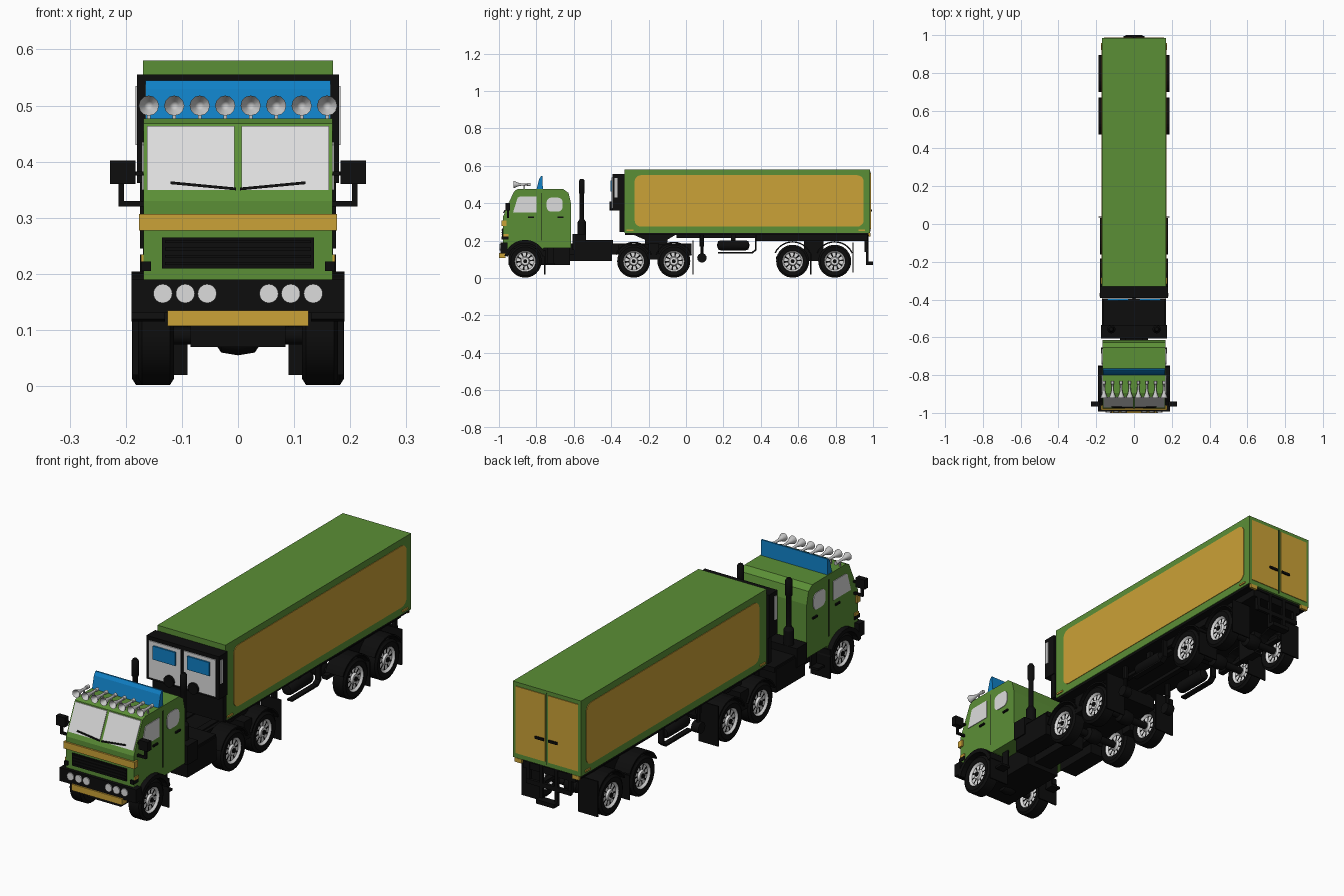
import bpy, bmesh, math

def material(name, r, g, b):
    m = bpy.data.materials.new(name)
    m.diffuse_color = (r, g, b, 1)
    return m

GREEN = material("green_paint", 0.105, 0.275, 0.037)
YELLOW = material("amber_yellow", 0.60, 0.36, 0.038)
BLACK = material("black", 0.004, 0.004, 0.004)
BLUE = material("blue", 0.005, 0.215, 0.56)
WHITE = material("pale_glass", 0.72, 0.72, 0.72)
GREY = material("light_grey_metal", 0.58, 0.58, 0.58)
SIDES = ((1, "right"), (-1, "left"))
round_parts = []

def finish(name, bm, mats):
    bmesh.ops.remove_doubles(bm, verts=bm.verts, dist=1e-5)
    bmesh.ops.recalc_face_normals(bm, faces=bm.faces)
    me = bpy.data.meshes.new(name)
    bm.to_mesh(me)
    bm.free()
    for m in mats:
        me.materials.append(m)
    ob = bpy.data.objects.new(name, me)
    bpy.context.collection.objects.link(ob)
    return ob

def prism(name, pts, x0, x1, mat):
    """Extrude a (y, z) outline along x."""
    bm = bmesh.new()
    a = [bm.verts.new((x0, y, z)) for y, z in pts]
    b = [bm.verts.new((x1, y, z)) for y, z in pts]
    bm.faces.new(a)
    bm.faces.new(b)
    for i in range(len(pts)):
        j = (i + 1) % len(pts)
        bm.faces.new((a[i], a[j], b[j], b[i]))
    return finish(name, bm, [mat])

def box(name, x0, x1, y0, y1, z0, z1, mat):
    return prism(name, [(y0, z0), (y1, z0), (y1, z1), (y0, z1)], x0, x1, mat)

def prism_pair(name, pts, x0, x1, mat):
    for s, side in SIDES:
        prism(f"{name}_{side}", pts, s * x0, s * x1, mat)

def box_pair(name, x0, x1, y0, y1, z0, z1, mat):
    prism_pair(name, [(y0, z0), (y1, z0), (y1, z1), (y0, z1)], x0, x1, mat)

def lathe(name, prof, loc, axis, mats, seg=16, rule=None):
    """Spin (radius, distance) points round an axis."""
    bm = bmesh.new()
    rings = []
    for r, a in prof:
        ring = []
        for k in range(seg):
            t = 2 * math.pi * k / seg
            c, s = r * math.cos(t), r * math.sin(t)
            p = {'x': (a, c, s), 'y': (c, a, s), 'z': (c, s, a)}[axis]
            ring.append(bm.verts.new([p[i] + loc[i] for i in range(3)]))
        rings.append(ring)
    for i in range(len(rings) - 1):
        for k in range(seg):
            n = (k + 1) % seg
            f = bm.faces.new((rings[i][k], rings[i][n], rings[i + 1][n], rings[i + 1][k]))
            if rule:
                f.material_index = rule(i, k)
    ob = finish(name, bm, mats)
    round_parts.append(ob)
    return ob

def cylinder(name, r, a0, a1, loc, axis, mat, seg=16):
    return lathe(name, [(0, a0), (r, a0), (r, a1), (0, a1)], loc, axis, [mat], seg)

def arc(cy, cz, r, d0, d1, n=12):
    return [(cy + r * math.cos(math.radians(d0 + (d1 - d0) * i / n)),
             cz + r * math.sin(math.radians(d0 + (d1 - d0) * i / n))) for i in range(n + 1)]

def rounded(y0, y1, z0, z1, r):
    return (arc(y1 - r, z1 - r, r, 0, 90, 5) + arc(y0 + r, z1 - r, r, 90, 180, 5)
            + arc(y0 + r, z0 + r, r, 180, 270, 5) + arc(y1 - r, z0 + r, r, 270, 360, 5))

def fender(name, cy, r0, r1, d0, d1, x0, x1):
    prism_pair(name, arc(cy, 0.09, r1, d0, d1) + arc(cy, 0.09, r0, d1, d0), x0, x1, BLACK)

# Cab body with wheel arch
prism("cab_body", [(-0.978, 0.135), (-0.957, 0.135)] + arc(-0.86, 0.09, 0.105, 155, 25)
      + [(-0.763, 0.16), (-0.615, 0.16), (-0.615, 0.40), (-0.628, 0.455), (-0.655, 0.475),
         (-0.895, 0.477), (-0.915, 0.468), (-0.978, 0.33)], -0.168, 0.168, GREEN)

# Windscreen halves and wipers lie on the sloped front
def slope(z):
    return -0.978 + (z - 0.33) * 0.457

def on_slope(z0, z1, t):
    return [(slope(z0), z0), (slope(z0) - t, z0), (slope(z1) - t, z1), (slope(z1), z1)]

prism_pair("windscreen", on_slope(0.35, 0.464, 0.003), 0.006, 0.162, WHITE)
for s, side in SIDES:
    bm = bmesh.new()
    for t in (0.003, 0.008):
        for x, z in ((0.004, 0.351), (0.12, 0.362)):
            for dz in (-0.002, 0.003):
                bm.verts.new((s * x, slope(z + dz) - t, z + dz))
    bmesh.ops.convex_hull(bm, input=bm.verts)
    finish(f"wiper_{side}", bm, [BLACK])

# Cab side windows, handles, seams, markers
prism_pair("door_window", [(-0.925, 0.35), (-0.80, 0.35), (-0.80, 0.435), (-0.89, 0.435), (-0.90, 0.43)],
           0.167, 0.171, WHITE)
prism_pair("rear_cab_window", rounded(-0.745, -0.66, 0.355, 0.43, 0.025), 0.167, 0.171, WHITE)
box_pair("door_seam", 0.167, 0.1695, -0.773, -0.770, 0.20, 0.455, BLACK)
for y in (-0.83, -0.67):
    box_pair("door_handle", 0.167, 0.175, y - 0.016, y + 0.016, 0.321, 0.329, BLACK)
box_pair("side_marker", 0.165, 0.173, -0.978, -0.95, 0.222, 0.235, YELLOW)
box_pair("corner_lamp", 0.155, 0.172, -0.986, -0.95, 0.205, 0.222, BLACK)

# Front trim, bumper and lamps
box("front_stripe", -0.176, 0.176, -0.986, -0.96, 0.277, 0.307, YELLOW)
box("grille", -0.135, 0.135, -0.984, -0.97, 0.21, 0.265, BLACK)
for i in range(4):
    box("grille_bar", -0.13, 0.13, -0.987, -0.98, 0.216 + i * 0.013, 0.221 + i * 0.013, BLACK)
box("bumper", -0.19, 0.19, -0.993, -0.955, 0.13, 0.19, BLACK)
box("bumper_plate", -0.126, 0.126, -1.0, -0.965, 0.107, 0.135, YELLOW)
for x in (-0.134, -0.094, -0.055, 0.055, 0.094, 0.134):
    cylinder("headlight", 0.017, -0.998, -0.99, (x, 0, 0.165), 'y', WHITE)
fender("front_fender", -0.86, 0.096, 0.114, 15, 165, 0.13, 0.19)

# Mirrors
box_pair("mirror", 0.183, 0.228, -0.965, -0.94, 0.36, 0.402, BLACK)
box_pair("mirror_arm_post", 0.203, 0.213, -0.957, -0.947, 0.32, 0.365, BLACK)
box_pair("mirror_arm_low", 0.165, 0.213, -0.957, -0.947, 0.32, 0.33, BLACK)
box_pair("mirror_arm_high", 0.155, 0.19, -0.953, -0.943, 0.375, 0.383, BLACK)

# Roof sign and row of horns
prism("roof_sign", [(-0.80, 0.47), (-0.785, 0.53), (-0.775, 0.545), (-0.768, 0.545), (-0.765, 0.47)],
      -0.165, 0.165, BLUE)
for i in range(8):
    x = -0.159 + i * 0.0454
    lathe("horn", [(0, -0.895), (0.008, -0.905), (0.018, -0.921), (0.018, -0.917), (0.010, -0.898),
                   (0.006, -0.88), (0.005, -0.85), (0.008, -0.848), (0.008, -0.832), (0, -0.832)],
          (x, 0, 0.50), 'y', [GREY], 12)
    box("horn_stand", x - 0.003, x + 0.003, -0.868, -0.860, 0.47, 0.50, GREY)

# Exhaust stacks, silencer block and deck behind the cab
for s, side in SIDES:
    lathe(f"exhaust_stack_{side}", [(0, 0.2), (0.022, 0.2), (0.022, 0.30), (0.012, 0.315), (0.012, 0.45),
                                    (0.015, 0.455), (0.015, 0.52), (0.009, 0.53), (0, 0.53)],
          (s * 0.12, -0.557, 0), 'z', [BLACK])
box("silencer_block", -0.175, 0.175, -0.607, -0.535, 0.15, 0.235, BLACK)
box("tractor_deck", -0.165, 0.165, -0.60, -0.39, 0.18, 0.203, BLACK)
box_pair("fuel_tank", 0.085, 0.17, -0.60, -0.395, 0.09, 0.195, BLACK)

# Tractor chassis
box_pair("tractor_rail", 0.045, 0.075, -0.96, 0.03, 0.125, 0.185, BLACK)
box("engine_block", -0.085, 0.085, -0.95, -0.62, 0.07, 0.16, BLACK)
box("gearbox", -0.045, 0.045, -0.62, -0.40, 0.09, 0.17, BLACK)
box("rear_cross_member", -0.09, 0.09, -0.36, 0.03, 0.12, 0.18, BLACK)
prism("coupling_plate", [(-0.30, 0.24), (-0.22, 0.205), (-0.22, 0.18), (-0.10, 0.18), (-0.10, 0.205), (-0.04, 0.24)],
      -0.12, 0.12, BLACK)
for y in (-0.28, -0.065):
    fender("tractor_rear_fender", y, 0.097, 0.104, 20, 160, 0.10, 0.18)
box_pair("fender_bridge", 0.10, 0.17, -0.20, -0.145, 0.10, 0.185, BLACK)
box_pair("cab_step", 0.12, 0.165, -0.745, -0.70, 0.07, 0.08, BLACK)
box_pair("cab_step_hanger", 0.12, 0.128, -0.74, -0.705, 0.075, 0.17, BLACK)

# Mud flaps: position and height range
for y, z0, z1 in ((-0.755, 0.02, 0.15), (0.038, 0.02, 0.20), (0.667, 0.02, 0.13), (0.892, 0.03, 0.19)):
    box_pair("mud_flap", 0.09, 0.188, y - 0.003, y + 0.003, z0, z1, BLACK)

# Wheels and axles
TYRE = [(0.056, -0.029), (0.077, -0.032), (0.088, -0.025), (0.088, 0.025), (0.077, 0.032), (0.056, 0.029)]
HALF = [(0, 0.028), (0.020, 0.027), (0.025, 0.018), (0.047, 0.018), (0.057, 0.028)]
RIM = HALF + [(r, -a) for r, a in reversed(HALF)]
for y, x in ((-0.86, 0.146), (-0.28, 0.146), (-0.065, 0.146), (0.57, 0.157), (0.795, 0.157)):
    cylinder("axle", 0.016, -x, x, (0, y, 0.09), 'x', BLACK, 12)
    lathe("axle_housing", [(0, -0.05), (0.03, -0.03), (0.035, 0), (0.03, 0.03), (0, 0.05)],
          (0, y, 0.09), 'x', [BLACK], 12)
    for s, side in SIDES:
        c = (s * x, y, 0.09)
        lathe(f"tyre_{side}", TYRE + TYRE[:1], c, 'x', [BLACK], 30)
        # dark slots between the rim spokes
        lathe(f"rim_{side}", RIM, c, 'x', [WHITE, BLACK], 30,
              lambda i, k: 1 if i in (2, 6) and k % 3 == 0 else 0)
        cylinder(f"hub_{side}", 0.011, -0.031, 0.031, c, 'x', BLACK, 8)

# Trailer body, side panels, rear doors
box("trailer_body", -0.169, 0.169, -0.33, 0.985, 0.24, 0.58, GREEN)
box("trailer_floor", -0.165, 0.165, -0.325, 0.975, 0.23, 0.2405, BLACK)
prism_pair("trailer_side_panel", rounded(-0.275, 0.95, 0.275, 0.55, 0.035), 0.168, 0.1715, YELLOW)
for y in (-0.30, 0.94):
    box_pair("trailer_marker", 0.168, 0.174, y - 0.018, y + 0.018, 0.251, 0.259, YELLOW)
box_pair("rear_door", 0.008, 0.155, 0.98, 0.988, 0.262, 0.562, YELLOW)
box("rear_door_seam", -0.0015, 0.0015, 0.98, 0.9865, 0.25, 0.57, BLACK)
box_pair("rear_door_handle", 0.012, 0.055, 0.985, 0.994, 0.355, 0.366, BLACK)

# Cooling unit on the trailer front
box("cooling_unit", -0.18, 0.18, -0.392, -0.33, 0.362, 0.555, BLACK)
box("cooling_unit_base", -0.175, 0.175, -0.355, -0.33, 0.245, 0.362, BLACK)
box_pair("cooling_unit_door", 0.008, 0.166, -0.397, -0.39, 0.372, 0.538, WHITE)
box_pair("cooling_unit_window", 0.03, 0.14, -0.404, -0.396, 0.462, 0.522, BLUE)
box_pair("cooling_unit_vent", 0.179, 0.183, -0.383, -0.366, 0.43, 0.535, GREY)
for s, side in SIDES:
    cylinder(f"cooling_fan_{side}", 0.025, -0.408, -0.39, (s * 0.06, 0, 0.385), 'y', BLACK)

# Trailer running gear
box("trailer_subframe", -0.13, 0.13, 0.375, 0.97, 0.198, 0.235, BLACK)
box_pair("trailer_rail", 0.05, 0.075, -0.05, 0.40, 0.215, 0.235, BLACK)
box_pair("suspension", 0.07, 0.11, 0.63, 0.735, 0.09, 0.20, BLACK)
box_pair("leaf_spring", 0.08, 0.105, 0.48, 0.88, 0.098, 0.115, BLACK)
for y in (0.57, 0.795):
    fender("trailer_fender", y, 0.100, 0.107, 25, 155, 0.10, 0.188)
for s, side in SIDES:
    lathe(f"landing_leg_{side}", [(0, 0.10), (0.009, 0.10), (0.009, 0.17), (0.013, 0.17), (0.013, 0.235), (0, 0.235)],
          (s * 0.12, 0.085, 0), 'z', [BLACK], 10)
    cylinder(f"landing_foot_{side}", 0.025, -0.018, 0.018, (s * 0.12, 0.085, 0.108), 'x', BLACK)
    lathe(f"air_tank_{side}", [(0, 0.165), (0.022, 0.172), (0.027, 0.185), (0.027, 0.32), (0.022, 0.333), (0, 0.34)],
          (s * 0.12, 0, 0.175), 'y', [BLACK])
    box(f"tank_hanger_{side}", s * 0.11, s * 0.13, 0.24, 0.265, 0.18, 0.235, BLACK)
prism_pair("tank_guard", [(0.17, 0.13), (0.355, 0.13), (0.378, 0.15), (0.378, 0.23), (0.368, 0.23),
                          (0.368, 0.152), (0.35, 0.138), (0.17, 0.138)], 0.125, 0.15, BLACK)

# Rear step and underride guard
box_pair("rear_step_post", 0.03, 0.045, 0.962, 0.975, 0.07, 0.24, BLACK)
box("rear_step", -0.045, 0.045, 0.962, 1.0, 0.07, 0.088, BLACK)
box("underride_bar", -0.11, 0.11, 0.962, 0.975, 0.135, 0.155, BLACK)
box_pair("underride_post", 0.095, 0.11, 0.955, 0.972, 0.14, 0.24, BLACK)
box_pair("tail_lamp", 0.125, 0.16, 0.975, 0.987, 0.222, 0.24, YELLOW)

# Smooth the turned parts
for ob in round_parts:
    ob.select_set(True)
bpy.context.view_layer.objects.active = round_parts[0]
bpy.ops.object.shade_smooth_by_angle(angle=math.radians(31))
